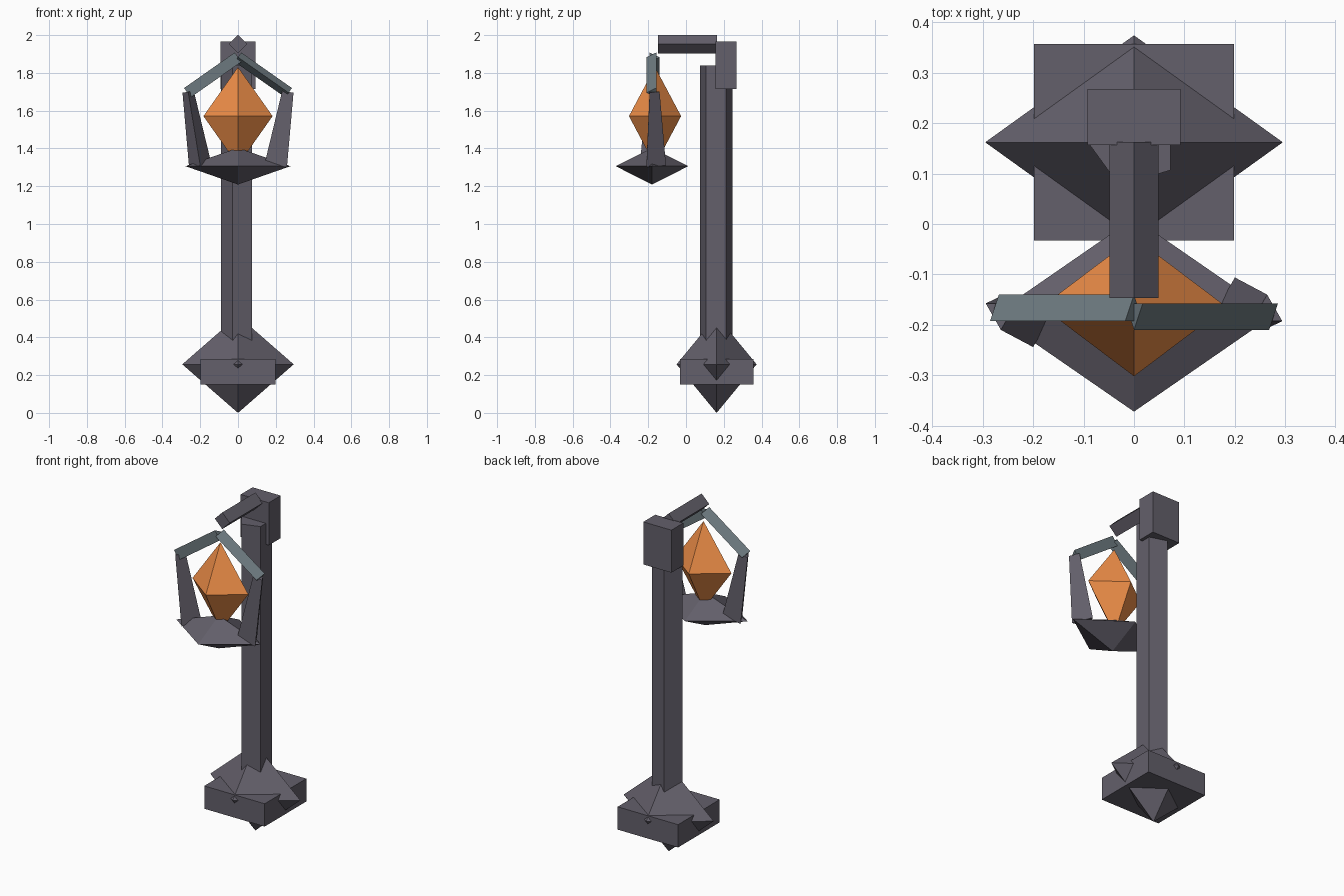
import bpy
import bmesh
from math import cos, sin, tau
from mathutils import Vector

if "Cube" in bpy.data.objects:
    bpy.data.objects.remove(bpy.data.objects["Cube"])


def material(name, rgb):
    m = bpy.data.materials.new(name)
    m.diffuse_color = (*rgb, 1)
    m.use_nodes = True
    m.node_tree.nodes["Principled BSDF"].inputs["Base Color"].default_value = m.diffuse_color
    return m


STONE = material("dark_stone", (0.125, 0.115, 0.145))
METAL = material("blue_grey_metal", (0.15, 0.19, 0.21))
GLOW = material("orange_glow", (0.85, 0.27, 0.065))


def finish(name, bm, mat):
    bmesh.ops.recalc_face_normals(bm, faces=bm.faces)
    mesh = bpy.data.meshes.new(name)
    bm.to_mesh(mesh)
    bm.free()
    mesh.materials.append(mat)
    ob = bpy.data.objects.new(name, mesh)
    bpy.context.collection.objects.link(ob)
    return ob


def box(name, lo, hi, mat):
    bm = bmesh.new()
    bmesh.ops.create_cube(bm, size=1)
    lo, hi = Vector(lo), Vector(hi)
    for v in bm.verts:
        v.co = (lo + hi) / 2 + v.co * (hi - lo)
    return finish(name, bm, mat)


def octahedron(name, centre, half, mat):
    bm = bmesh.new()
    for axis in range(3):
        for s in (-1, 1):
            co = Vector(centre)
            co[axis] += s * half[axis]
            bm.verts.new(co)
    bmesh.ops.convex_hull(bm, input=bm.verts)
    return finish(name, bm, mat)


def prism(name, a, b, r1, r2, sides, first, mat):
    """Tapered n-sided bar from a to b; first = direction of the first corner."""
    a, b, u = Vector(a), Vector(b), Vector(first)
    axis = (b - a).normalized()
    u = (u - axis * u.dot(axis)).normalized()
    w = axis.cross(u)
    bm = bmesh.new()
    rings = []
    for c, r in ((a, r1), (b, r2)):
        rings.append([bm.verts.new(c + r * (u * cos(tau * i / sides) + w * sin(tau * i / sides)))
                      for i in range(sides)])
        bm.faces.new(rings[-1])
    for i in range(sides):
        j = (i + 1) % sides
        bm.faces.new((rings[0][i], rings[0][j], rings[1][j], rings[1][i]))
    return finish(name, bm, mat)


# Foot: pointed stone with a block through it
octahedron("base_stone", (0, 0.162, 0.257), (0.295, 0.212, 0.257), STONE)
box("base_block", (-0.198, -0.033, 0.15), (0.198, 0.357, 0.285), STONE)

# Five-sided post, top block and diamond-section arm
prism("post", (0, 0.16, 0.25), (0, 0.16, 1.84), 0.09, 0.09, 5, (-1, 0, 0), STONE)
box("top_block", (-0.092, 0.157, 1.715), (0.092, 0.268, 1.967), STONE)
prism("arm", (0, 0.163, 1.952), (0, -0.147, 1.952), 0.049, 0.049, 4, (0, 0, 1), STONE)

# Lantern: tray and glowing crystal
octahedron("lantern_tray", (0, -0.18, 1.306), (0.278, 0.192, 0.097), STONE)
octahedron("lantern_crystal", (0, -0.164, 1.571), (0.183, 0.138, 0.26), GLOW)

# Lantern frame: three-sided uprights and roof bars, turned half way round per side
for side, s in (("right", 1), ("left", -1)):
    prism(side + "_upright", (s * 0.20, -0.175, 1.31), (s * 0.264, -0.175, 1.70),
          0.069, 0.035, 3, (0, s, 0), STONE)
    prism(side + "_roof_bar", (s * 0.268, -0.175, 1.695), (0, -0.175, 1.883),
          0.035, 0.035, 3, (0, -s, 0), METAL)
